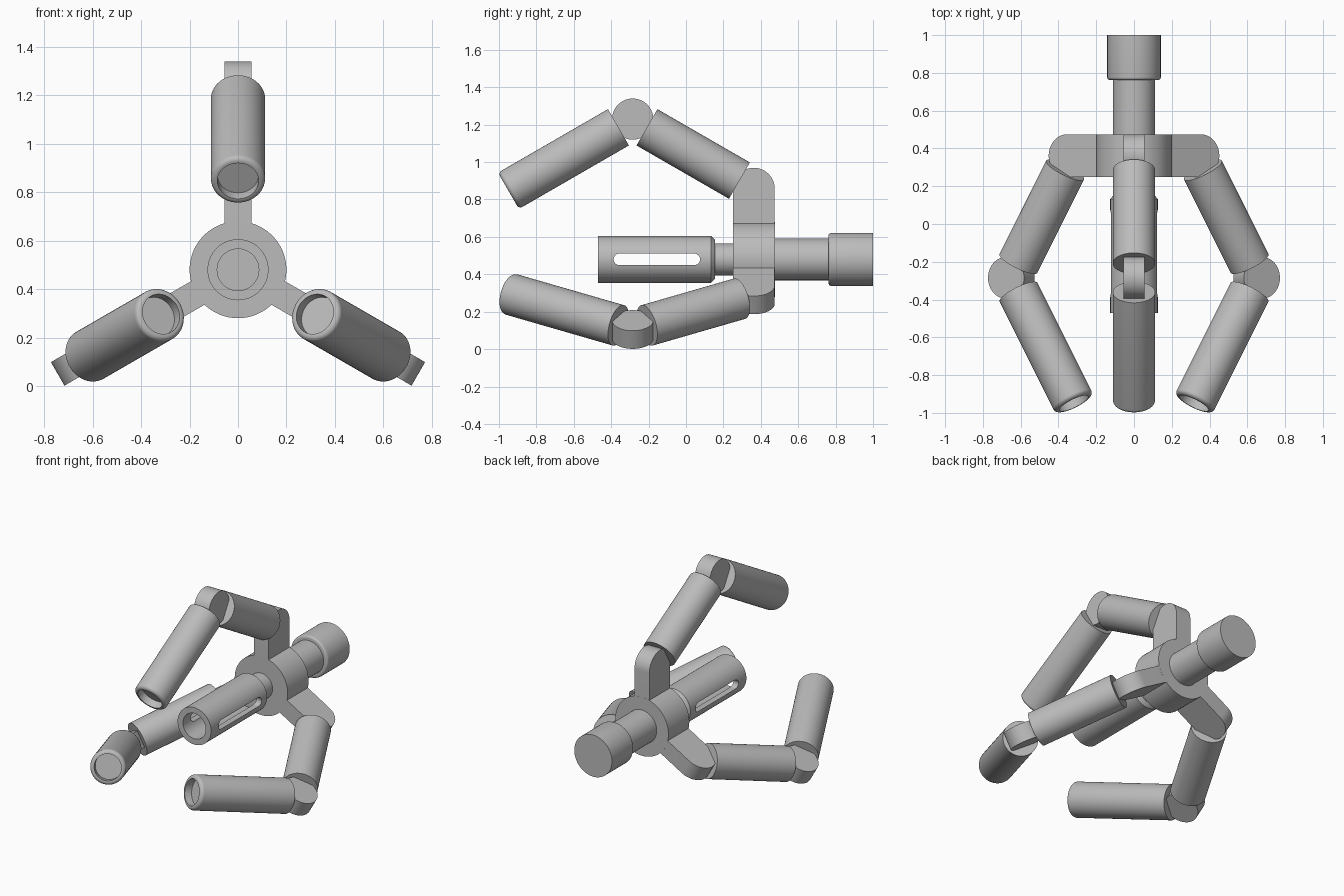
import bpy, bmesh, math
from mathutils import Matrix, Vector

if "Cube" in bpy.data.objects:
    bpy.data.objects.remove(bpy.data.objects["Cube"])

CENTRE_Z = 0.48          # height of the main axis
SEG = 64

grey = bpy.data.materials.new("plain_grey")
grey.diffuse_color = (0.5, 0.5, 0.5, 1)
grey.use_nodes = True
grey.node_tree.nodes["Principled BSDF"].inputs["Base Color"].default_value = grey.diffuse_color


def finish(name, bm, matrix):
    bmesh.ops.remove_doubles(bm, verts=bm.verts, dist=1e-5)
    bmesh.ops.recalc_face_normals(bm, faces=bm.faces)
    bm.transform(matrix)
    mesh = bpy.data.meshes.new(name)
    bm.to_mesh(mesh)
    bm.free()
    mesh.materials.append(grey)
    ob = bpy.data.objects.new(name, mesh)
    bpy.context.collection.objects.link(ob)
    return ob


def smooth(ob):
    bpy.ops.object.select_all(action='DESELECT')
    ob.select_set(True)
    bpy.context.view_layer.objects.active = ob
    bpy.ops.object.shade_smooth_by_angle(angle=math.radians(30))


def lathe(name, profile, matrix):
    """Spin (radius, height) points around local z."""
    bm = bmesh.new()
    vs = [bm.verts.new((r, 0, h)) for r, h in profile]
    es = [bm.edges.new(p) for p in zip(vs, vs[1:])]
    bmesh.ops.spin(bm, geom=vs + es, cent=(0, 0, 0), axis=(0, 0, 1),
                   angle=math.tau, steps=SEG, use_duplicate=False)
    return finish(name, bm, matrix)


def plate(name, outline, half, matrix):
    """Extrude a (y, z) outline along x."""
    bm = bmesh.new()
    f = bm.faces.new([bm.verts.new((-half, y, z)) for y, z in outline])
    ext = bmesh.ops.extrude_face_region(bm, geom=[f])['geom']
    bmesh.ops.translate(bm, vec=(2 * half, 0, 0),
                        verts=[v for v in ext if isinstance(v, bmesh.types.BMVert)])
    return finish(name, bm, matrix)


def arc(cy, cz, r, a0, a1, n):
    return [(cy + r * math.cos(math.radians(a0 + (a1 - a0) * i / n)),
             cz + r * math.sin(math.radians(a0 + (a1 - a0) * i / n))) for i in range(n + 1)]


def along(start, direction):
    """Place local z along a direction from a start point."""
    q = Vector(direction).to_track_quat('Z', 'Y')
    return Matrix.Translation(start) @ q.to_matrix().to_4x4()


# Main axis: local z becomes world +y
axis = Matrix.Translation((0, 0, CENTRE_Z)) @ Matrix.Rotation(-math.pi / 2, 4, 'X')
smooth(lathe("hub", [(0, 0.25), (0.2, 0.25), (0.2, 0.475), (0, 0.475)], axis))
smooth(lathe("rear_shaft", [(0, 0.47), (0.112, 0.47), (0.112, 0.77), (0, 0.77)], axis))
smooth(lathe("end_knob", [(0, 0.762), (0.127, 0.762)] + arc(0.127, 0.777, 0.015, -90, 0, 5)
             + [(0.142, 1.0), (0, 1.0)], axis))
smooth(lathe("neck", [(0, 0.14), (0.086, 0.14), (0.086, 0.255), (0, 0.255)], axis))

# Hollow barrel with a chamfered back and a long slot through both sides
barrel = lathe("barrel", [(0, 0.1), (0.086, 0.1), (0.086, -0.47), (0.126, -0.47),
                          (0.126, 0.133), (0.104, 0.156), (0, 0.156)], axis)
slot = arc(0.044, 0, 0.031, -90, 90, 12) + arc(-0.356, 0, 0.031, 90, 270, 12)
cutter = plate("slot_cutter", slot, 0.3, Matrix.Translation((0, 0, CENTRE_Z)))
mod = barrel.modifiers.new("slot", 'BOOLEAN')
mod.operation = 'DIFFERENCE'
mod.solver = 'EXACT'
mod.object = cutter
bpy.context.view_layer.objects.active = barrel
bpy.ops.object.modifier_apply(modifier="slot")
bpy.data.objects.remove(cutter)
smooth(barrel)

# Three jointed fingers, repeated around the main axis
PIVOT, KNUCKLE = Vector((0, 0.362, 0.377)), Vector((0, -0.285, 0.75))
R, GAP = 0.112, 0.088
inner_dir = (KNUCKLE - PIVOT).normalized()
outer_dir = Vector((0, -math.cos(math.pi / 6), -0.5))
inner_len = (KNUCKLE - PIVOT).length - 2 * GAP
outer_len = 0.679
inner_profile = [(0, 0), (R, 0), (R, inner_len), (0, inner_len)]
fillet = 0.022
outer_profile = ([(0, 0), (R, 0)]
                 + arc(R - fillet, outer_len - fillet, fillet, 0, 90, 6)
                 + [(0.085, outer_len), (0.085, outer_len - 0.05), (0, outer_len - 0.05)])

for i, side in enumerate(("top", "right", "left")):
    turn = (Matrix.Translation((0, 0, CENTRE_Z))
            @ Matrix.Rotation(i * math.tau / 3, 4, 'Y'))
    # rounded bracket growing out of the hub
    smooth(plate(f"{side}_bracket",
                 [(0.25, 0.15), (0.4745, 0.15)] + arc(0.36225, PIVOT.z, 0.11225, 0, 180, 32),
                 0.056, turn))
    smooth(lathe(f"{side}_inner_finger", inner_profile,
                 turn @ along(PIVOT + inner_dir * GAP, inner_dir)))
    smooth(plate(f"{side}_knuckle", arc(KNUCKLE.y, KNUCKLE.z, 0.11, 0, 354.375, 63),
                 0.056, turn))
    smooth(lathe(f"{side}_outer_finger", outer_profile,
                 turn @ along(KNUCKLE + outer_dir * GAP, outer_dir)))
